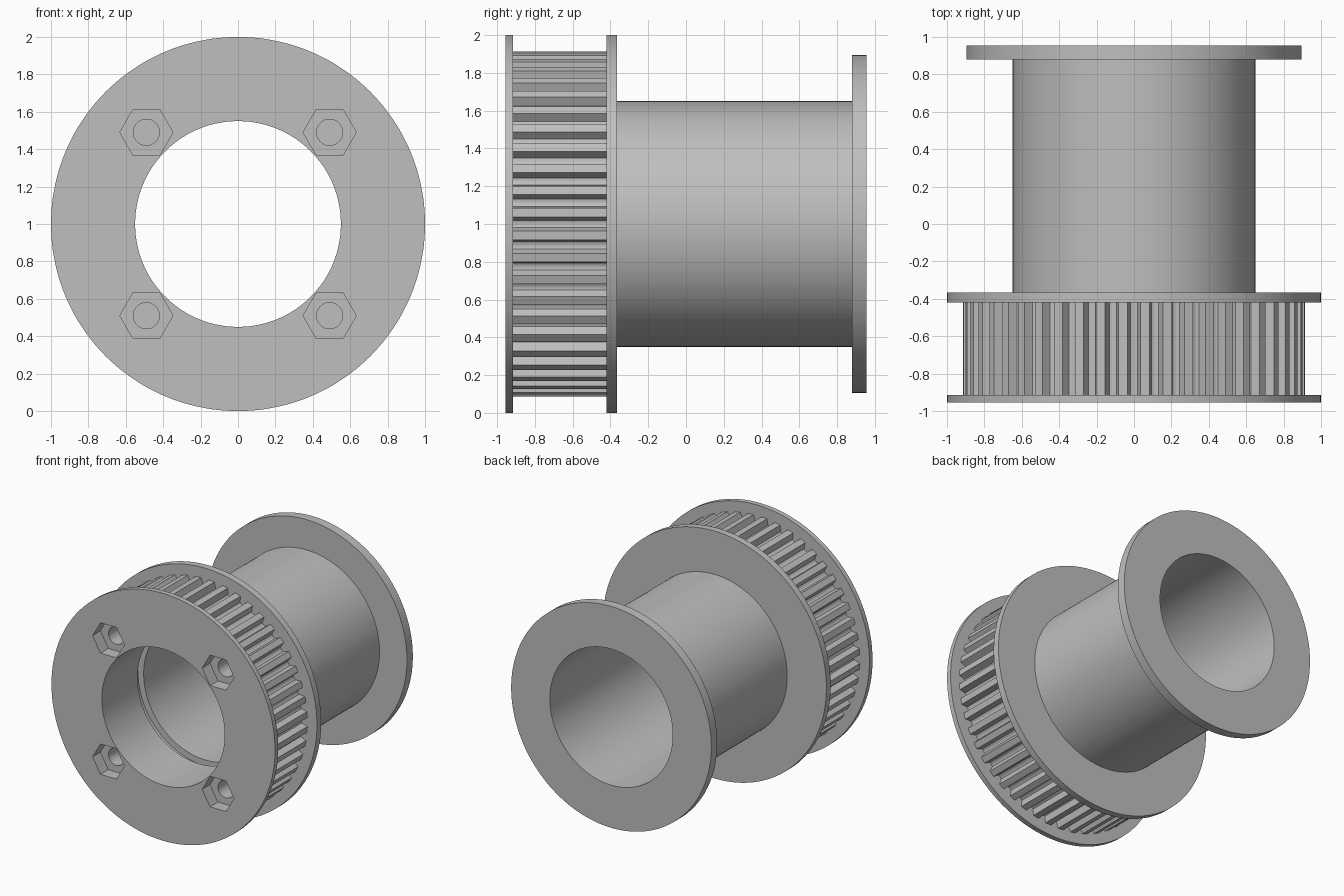
import bpy, bmesh, math
from mathutils import Matrix, Vector

cube = bpy.data.objects.get("Cube")
if cube:
    bpy.data.objects.remove(cube, do_unlink=True)

grey = bpy.data.materials.new("machined_grey")
grey.use_nodes = True
colour = (0.52, 0.52, 0.52, 1)
grey.diffuse_color = colour
grey.node_tree.nodes["Principled BSDF"].inputs["Base Color"].default_value = colour

TEETH = 48
TIP = 0.915
# One belt groove: (fraction of pitch, depth below the tooth tip)
HALF = [(0.06, 0.055), (0.17, 0.05), (0.24, 0.025), (0.30, 0.0)]
GROOVE = [(-f, d) for f, d in reversed(HALF)] + HALF
STATIONS = [((i + f) * math.tau / TEETH, d) for i in range(TEETH) for f, d in GROOVE]


def add_object(name, bm):
    bmesh.ops.recalc_face_normals(bm, faces=bm.faces)
    mesh = bpy.data.meshes.new(name)
    bm.to_mesh(mesh)
    bm.free()
    obj = bpy.data.objects.new(name, mesh)
    bpy.context.collection.objects.link(obj)
    mesh.materials.append(grey)
    return obj


def lathe(name, profile):
    """Spin a closed (radius, y) profile; points at TIP radius follow the teeth."""
    bm = bmesh.new()
    rings = []
    for angle, depth in STATIONS:
        ring = []
        for r, y in profile:
            r -= depth if r == TIP else 0
            ring.append(bm.verts.new((r * math.cos(angle), y, 1 + r * math.sin(angle))))
        rings.append(ring)
    n = len(profile)
    for i, a in enumerate(rings):
        b = rings[(i + 1) % len(rings)]
        for j in range(n):
            k = (j + 1) % n
            bm.faces.new((a[j], a[k], b[k], b[j]))
    return add_object(name, bm)


def bolt_cutter(name, sides, radius, y0, y1):
    """Four prisms along y on the bolt circle."""
    bm = bmesh.new()
    for sx in (-1, 1):
        for sz in (-1, 1):
            place = Matrix.Translation(Vector((sx * 0.49, (y0 + y1) / 2, 1 + sz * 0.49)))
            turn = Matrix.Rotation(math.pi / 2, 4, 'X') @ Matrix.Rotation(math.pi / 2, 4, 'Z')
            bmesh.ops.create_cone(bm, cap_ends=True, segments=sides, radius1=radius,
                                  radius2=radius, depth=y1 - y0, matrix=place @ turn)
    # Put hexagon corners on the horizontal axis
    if sides == 6:
        for v in bm.verts:
            cx, cz = math.copysign(0.49, v.co.x), 1 + math.copysign(0.49, v.co.z - 1)
            dx, dz = v.co.x - cx, v.co.z - cz
            a = round(math.atan2(dz, dx) / (math.pi / 3) + 0.01) * math.pi / 3
            v.co.x, v.co.z = cx + radius * math.cos(a), cz + radius * math.sin(a)
    obj = add_object(name, bm)
    obj.hide_render = True
    return obj


# Front flange and toothed hub, with a relief groove at the back of its bore
hub = lathe("toothed_hub", [(0.55, -0.955), (1, -0.955), (1, -0.915), (TIP, -0.915),
                            (TIP, -0.42), (0.6, -0.42), (0.6, -0.5), (0.55, -0.5)])

# Rear belt flange, barrel and end flange
spool = lathe("flanged_barrel", [(0.55, -0.42), (1, -0.42), (1, -0.365), (0.65, -0.365),
                                 (0.65, 0.88), (0.895, 0.88), (0.895, 0.955), (0.55, 0.955)])

# Nut pockets and bolt holes
for cutter in (bolt_cutter("nut_pocket_cutter", 6, 0.142, -1.1, -0.855),
               bolt_cutter("bolt_hole_cutter", 32, 0.07, -1.0, -0.4)):
    mod = hub.modifiers.new("cut", 'BOOLEAN')
    mod.operation = 'DIFFERENCE'
    mod.solver = 'EXACT'
    mod.object = cutter
    bpy.context.view_layer.objects.active = hub
    bpy.ops.object.modifier_apply(modifier=mod.name)
    bpy.data.objects.remove(cutter, do_unlink=True)

# Smooth round walls, sharp rims
for obj in (hub, spool):
    bpy.ops.object.select_all(action='DESELECT')
    obj.select_set(True)
    bpy.context.view_layer.objects.active = obj
    bpy.ops.object.shade_smooth_by_angle(angle=math.radians(35))
